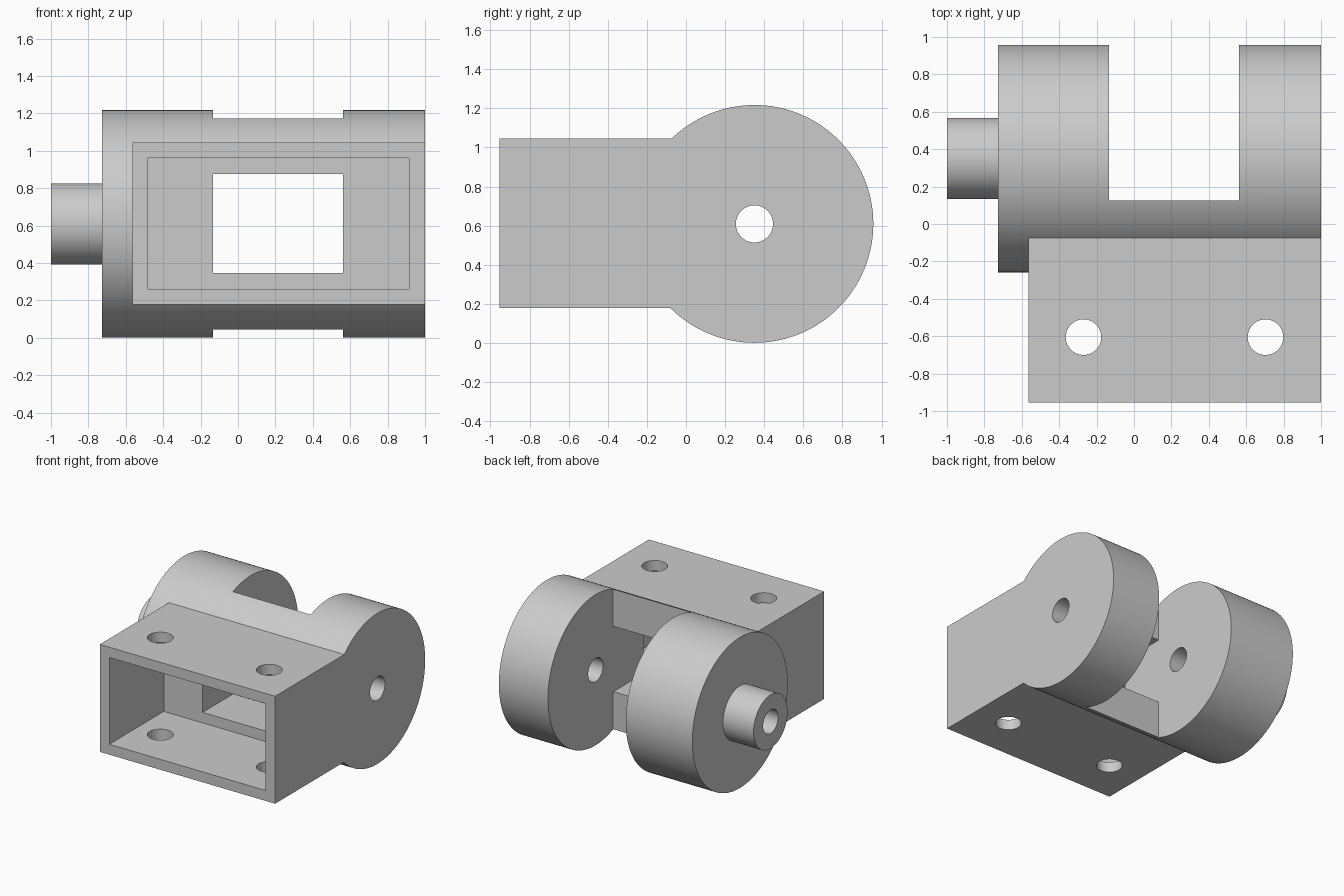
import bpy
import math

default = bpy.data.objects.get("Cube")
if default:
    bpy.data.objects.remove(default, do_unlink=True)

# One plain grey finish
GREY = (0.6, 0.6, 0.6, 1.0)
grey = bpy.data.materials.new("plain grey")
grey.use_nodes = True
grey.diffuse_color = GREY
shader = next(n for n in grey.node_tree.nodes if n.type == 'BSDF_PRINCIPLED')
shader.inputs["Base Color"].default_value = GREY

AXIS_Y, AXIS_Z = 0.35, 0.609   # pivot axis, running along x


def finish(obj, name):
    obj.name = name
    obj.data.name = name
    obj.data.materials.append(grey)
    return obj


def box(name, xs, ys, zs):
    centre = [(a + b) / 2 for a, b in (xs, ys, zs)]
    bpy.ops.mesh.primitive_cube_add(size=1, location=centre)
    obj = bpy.context.object
    obj.scale = [b - a for a, b in (xs, ys, zs)]
    bpy.ops.object.transform_apply(location=False, rotation=False, scale=True)
    return finish(obj, name)


def rod(name, radius, x0, x1, sides=96):
    """Cylinder along the pivot axis."""
    bpy.ops.mesh.primitive_cylinder_add(
        vertices=sides, radius=radius, depth=x1 - x0,
        location=((x0 + x1) / 2, AXIS_Y, AXIS_Z), rotation=(0, math.pi / 2, 0))
    return finish(bpy.context.object, name)


def combine(target, other, operation):
    mod = target.modifiers.new(other.name, 'BOOLEAN')
    mod.operation = operation
    mod.solver = 'EXACT'
    mod.object = other
    bpy.context.view_layer.objects.active = target
    bpy.ops.object.modifier_apply(modifier=mod.name)
    bpy.data.objects.remove(other, do_unlink=True)


# Solid body: round knuckle, side boss and rectangular socket
body = rod("hinge_body", 0.608, -0.727, 1.0, 128)
combine(body, rod("side_boss", 0.217, -1.0, -0.6), 'UNION')
combine(body, box("socket_block", (-0.565, 1.0), (-0.955, 0.3), (0.178, 1.045)), 'UNION')

# Slot between the two knuckles, and the window through the bridge
SLOT = (-0.133, 0.562)
combine(body, box("slot", SLOT, (0.125, 1.2), (-0.2, 1.4)), 'DIFFERENCE')
combine(body, box("window", SLOT, (-0.5, 0.3), (0.347, 0.875)), 'DIFFERENCE')

# Front pocket
combine(body, box("pocket", (-0.48, 0.915), (-1.2, -0.261), (0.262, 0.962)), 'DIFFERENCE')

# Pin hole along the axis
combine(body, rod("pin_hole", 0.095, -1.2, 1.2, 64), 'DIFFERENCE')

# Vertical bolt holes through the socket
for x in (-0.27, 0.703):
    bpy.ops.mesh.primitive_cylinder_add(vertices=64, radius=0.095, depth=2,
                                        location=(x, -0.605, AXIS_Z))
    combine(body, finish(bpy.context.object, "bolt_hole"), 'DIFFERENCE')

# Keep a single material slot and smooth the round surfaces
body.data.materials.clear()
body.data.materials.append(grey)
for face in body.data.polygons:
    face.material_index = 0
bpy.ops.object.select_all(action='DESELECT')
body.select_set(True)
bpy.context.view_layer.objects.active = body
bpy.ops.object.shade_smooth_by_angle(angle=math.radians(25))
